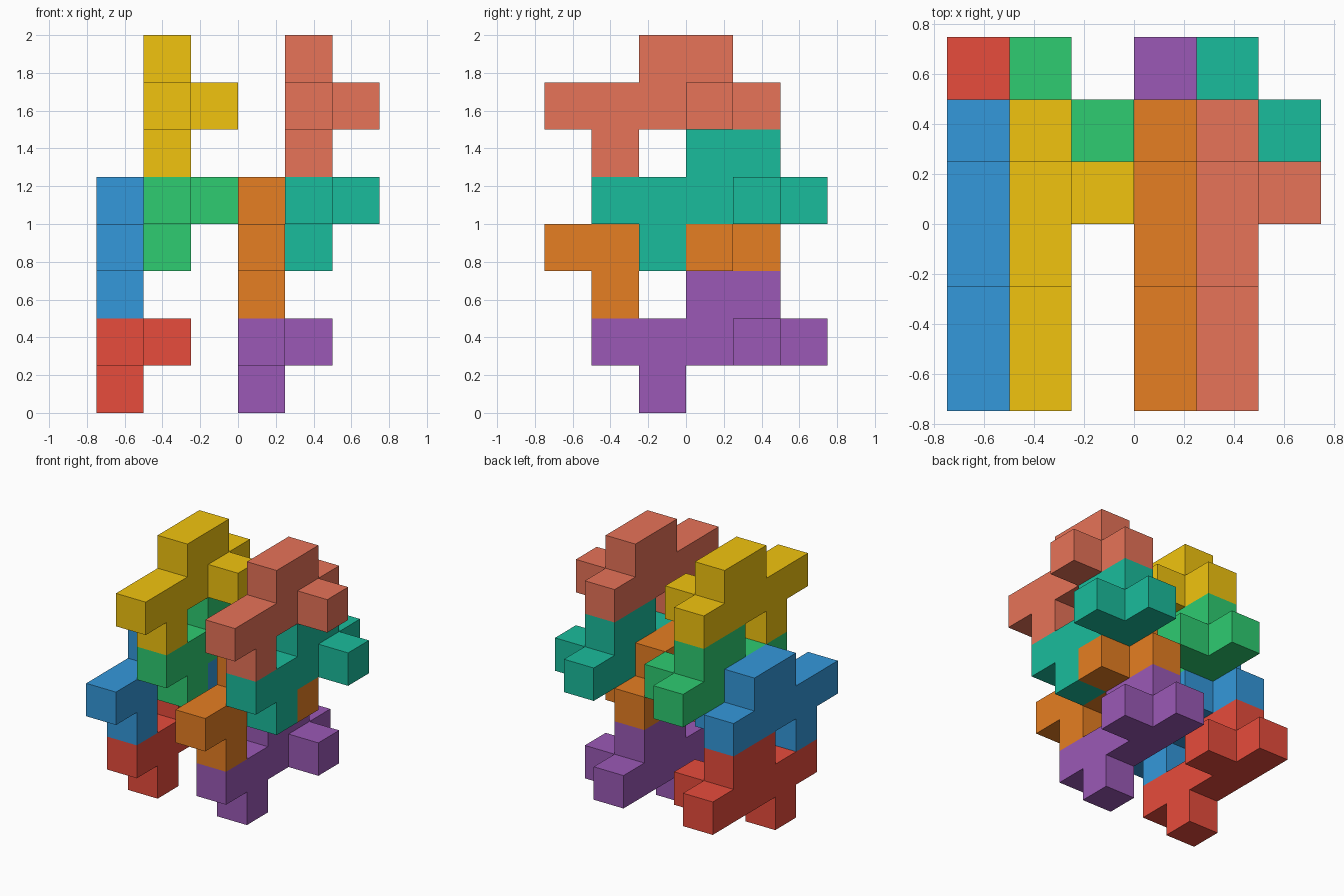
import bpy, bmesh, math
from mathutils import Color, Vector

if "Cube" in bpy.data.objects:
    bpy.data.objects.remove(bpy.data.objects["Cube"])

U = 0.25  # size of one cube cell

# Profile of one puzzle piece in (y, z) cells: long bar, two cells on top, one foot
PROFILE = [(0, 1), (1, 1), (1, 0), (2, 0), (2, 1), (5, 1), (5, 2),
           (4, 2), (4, 3), (2, 3), (2, 2), (0, 2)]


def add_piece(name, cell, rgb):
    """One slab piece with a side nub; cell = lowest (x, y, z) grid corner."""
    bm = bmesh.new()

    # slab: profile extruded one cell along x
    face = bm.faces.new([bm.verts.new((0, y, z)) for y, z in PROFILE])
    ext = bmesh.ops.extrude_face_region(bm, geom=[face], use_keep_orig=True)
    moved = [v for v in ext["geom"] if isinstance(v, bmesh.types.BMVert)]
    bmesh.ops.translate(bm, verts=moved, vec=(1, 0, 0))
    bmesh.ops.recalc_face_normals(bm, faces=bm.faces)

    # side nub: cut a cell out of the +x side and extrude it
    for co, no in (((0, 3, 0), (0, 1, 0)), ((0, 4, 0), (0, 1, 0)),
                   ((0, 0, 2), (0, 0, 1))):
        bmesh.ops.bisect_plane(bm, geom=bm.verts[:] + bm.edges[:] + bm.faces[:],
                               plane_co=co, plane_no=no)
    target = Vector((1, 3.5, 1.5))
    side = min(bm.faces, key=lambda f: (f.calc_center_median() - target).length)
    nub = bmesh.ops.extrude_discrete_faces(bm, faces=[side])["faces"]
    bmesh.ops.translate(bm, verts=nub[0].verts[:], vec=(1, 0, 0))
    bmesh.ops.remove_doubles(bm, verts=bm.verts[:], dist=1e-4)
    bmesh.ops.dissolve_limit(bm, angle_limit=math.radians(1),
                             verts=bm.verts[:], edges=bm.edges[:])
    bmesh.ops.recalc_face_normals(bm, faces=bm.faces)

    # scale to world units and centre the stack
    for v in bm.verts:
        v.co = (v.co + Vector(cell)) * U - Vector((0.75, 0.75, 0))
    mesh = bpy.data.meshes.new(name)
    bm.to_mesh(mesh)
    bm.free()
    mat = bpy.data.materials.new(name + "_paint")
    linear = Color([c / 255 for c in rgb]).from_srgb_to_scene_linear()
    mat.diffuse_color = (*linear, 1)
    mat.use_nodes = True
    mat.node_tree.nodes["Principled BSDF"].inputs["Base Color"].default_value = mat.diffuse_color
    mesh.materials.append(mat)
    bpy.context.collection.objects.link(bpy.data.objects.new(name, mesh))


# Left stack and right stack, three cells apart; upper pairs sit one cell to the right
COLORS = {
    "left": [(231, 76, 60), (52, 152, 219), (46, 204, 113), (241, 196, 15)],
    "right": [(155, 89, 182), (230, 126, 34), (26, 188, 156), (231, 115, 88)],
}
OFFSETS = [(0, 1, 0), (0, 0, 2), (1, 1, 3), (1, 0, 5)]
for x0, (stack, colors) in zip((0, 3), COLORS.items()):
    for n, ((x, y, z), color) in enumerate(zip(OFFSETS, colors), 1):
        add_piece(f"{stack}_puzzle_piece_{n}", (x0 + x, y, z), color)
